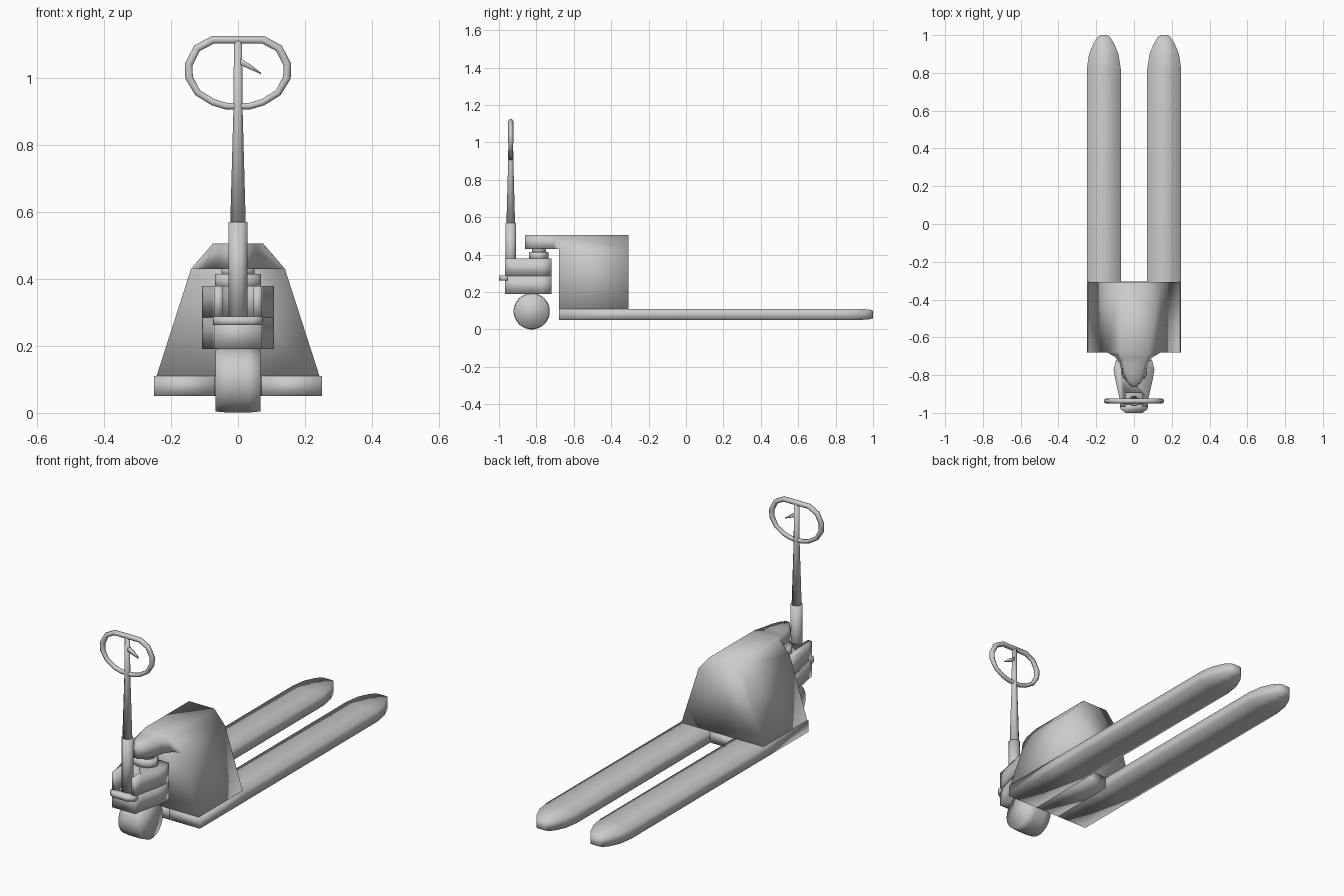
import bpy
import bmesh
from math import pi
from mathutils import Vector, Matrix

cube = bpy.data.objects.get("Cube")
if cube:
    bpy.data.objects.remove(cube, do_unlink=True)

GREY = (0.6, 0.6, 0.6, 1.0)
paint = bpy.data.materials.new("plain grey")
paint.use_nodes = True
paint.diffuse_color = GREY
paint.node_tree.nodes["Principled BSDF"].inputs["Base Color"].default_value = GREY


def finish(name, bm, smooth=True):
    """Turn a bmesh into a named, painted object."""
    bmesh.ops.remove_doubles(bm, verts=bm.verts, dist=0.0005)
    bmesh.ops.recalc_face_normals(bm, faces=bm.faces)
    mesh = bpy.data.meshes.new(name)
    bm.to_mesh(mesh)
    bm.free()
    for p in mesh.polygons:
        p.use_smooth = smooth
    mesh.materials.append(paint)
    obj = bpy.data.objects.new(name, mesh)
    bpy.context.collection.objects.link(obj)
    return obj


def loft(bm, sections, cap_start=True, cap_end=True):
    """Skin a list of closed rings with equal point counts."""
    rings = [[bm.verts.new(p) for p in s] for s in sections]
    for a, b in zip(rings, rings[1:]):
        for i in range(len(a)):
            j = (i + 1) % len(a)
            bm.faces.new((a[i], a[j], b[j], b[i]))
    if cap_start:
        bm.faces.new(rings[0])
    if cap_end:
        bm.faces.new(rings[-1])


def mirrored(half):
    """Complete a half outline across x = 0."""
    return half + [(-x, v) for x, v in reversed(half)]


def prism(name, outline, z0, z1):
    bm = bmesh.new()
    loft(bm, [[(x, y, z) for x, y in outline] for z in (z0, z1)])
    return finish(name, bm)


def turned(name, rings, sides, centre, axis="Z", squash=1.0):
    """Round part from (radius, height) rings along an axis."""
    bm = bmesh.new()
    spin = Matrix.Rotation(pi / 2, 4, "Y") if axis == "X" else Matrix()
    sections = []
    for r, h in rings:
        ring = []
        for i in range(sides):
            v = Matrix.Rotation(2 * pi * (i + 0.5) / sides, 4, "Z") @ Vector((r, 0, 0))
            ring.append(Vector(centre) + spin @ Vector((v.x, v.y * squash, h)))
        sections.append(ring)
    loft(bm, sections)
    return finish(name, bm)


# Base plate and the two forks with tapered tips
bm = bmesh.new()
LOW, HIGH, HEEL, BACK = 0.05, 0.11, -0.68, -0.305
for side in (-1, 1):
    sections = []
    for y, half, inset in ((HEEL, 0.09, 0), (BACK, 0.09, 0), (0.82, 0.09, 0), (0.9, 0.078, 0),
                           (0.96, 0.053, 0.002), (0.988, 0.034, 0.005), (1.0, 0.018, 0.01)):
        sections.append([(side * 0.16 + sx * half, y, z) for sx, z in
                         ((-1, LOW + inset), (1, LOW + inset), (1, HIGH - inset), (-1, HIGH - inset))])
    loft(bm, sections, cap_start=True)
bmesh.ops.remove_doubles(bm, verts=bm.verts, dist=0.0005)
finish("forks", bm)
prism("base_plate", mirrored([(0.07, HEEL), (0.07, BACK)]), LOW, HIGH)

# Housing: sloped shell whose shoulders run forward into a nose
bm = bmesh.new()
FOOT, WAIST, TOP = 0.11, 0.43, 0.505
shell = mirrored([(0.243, FOOT), (0.14, WAIST), (0.075, TOP)])
rings = [[bm.verts.new((x, y, z)) for x, z in shell] for y in (-0.308, HEEL)]
for i in range(len(shell)):
    j = (i + 1) % len(shell)
    bm.faces.new((rings[0][i], rings[0][j], rings[1][j], rings[1][i]))
bm.faces.new(rings[0])
bm.faces.new([rings[1][i] for i in (0, 1, 4, 5)])
nose = [(HEEL, 0.14, 0.075), (-0.705, 0.1, 0.07), (-0.74, 0.075, 0.06),
        (-0.79, 0.062, 0.05), (-0.835, 0.042, 0.032), (-0.862, 0.014, 0.01)]
loft(bm, [[(x, y, z) for x, z in mirrored([(wide, WAIST), (narrow, TOP)])]
          for y, wide, narrow in nose], cap_start=False)
finish("housing", bm)

# Swivel collar under the nose
turned("swivel_collar", [(0.07, 0.37), (0.07, 0.415)], 16, (0, -0.787, 0), squash=0.76)
turned("swivel_pin", [(0.05, 0.41), (0.05, 0.435)], 16, (0, -0.787, 0), squash=0.76)

# Steering block with a slot for the column
block = [(0.095, -0.72), (0.108, -0.77), (0.1, -0.82), (0.075, -0.93), (0.07, -0.968)]
prism("steering_block", mirrored(block), 0.19, 0.285)
prism("slotted_block", mirrored(block + [(0.045, -0.968), (0.045, -0.895)]), 0.285, 0.378)

# Steering wheel underneath
turned("steer_wheel", [(0.093, -0.067), (0.097, -0.03), (0.097, 0.03), (0.093, 0.067)],
       28, (0, -0.825, 0.097), axis="X")

# Foot pedal
prism("foot_pedal", mirrored([(0.075, -0.955), (0.072, -0.98), (0.045, -1.0)]), 0.262, 0.287)

# Column, tapered pull bar and its slim top
COLUMN = (0, -0.937, 0)
turned("column", [(0.03, 0.28), (0.03, 0.57)], 8, COLUMN)
turned("pull_bar", [(0.025, 0.565), (0.015, 0.9), (0.013, 1.11)], 8, COLUMN)

# Loop handle
path = mirrored([(0.035, 0.915), (0.075, 0.927), (0.12, 0.955), (0.146, 1.0), (0.147, 1.04),
                 (0.122, 1.088), (0.075, 1.113)])
curve = bpy.data.curves.new("loop_handle", "CURVE")
curve.dimensions = "3D"
curve.bevel_depth = 0.0135
curve.bevel_resolution = 1
curve.materials.append(paint)
spline = curve.splines.new("POLY")
spline.points.add(len(path) - 1)
spline.use_cyclic_u = True
for point, (x, z) in zip(spline.points, path):
    point.co = (x, COLUMN[1], z, 1)
    point.radius = 0.85 if z < 0.96 else 1.0
bpy.context.collection.objects.link(bpy.data.objects.new("loop_handle", curve))

# Release lever inside the loop
bm = bmesh.new()
loft(bm, [[(x, COLUMN[1] + d, z + h) for d, h in ((-t, -t), (t, -t), (t, t), (-t, t))]
          for x, z, t in ((0.0, 1.052, 0.011), (0.04, 1.03, 0.007), (0.068, 1.013, 0.002))])
finish("release_lever", bm)
